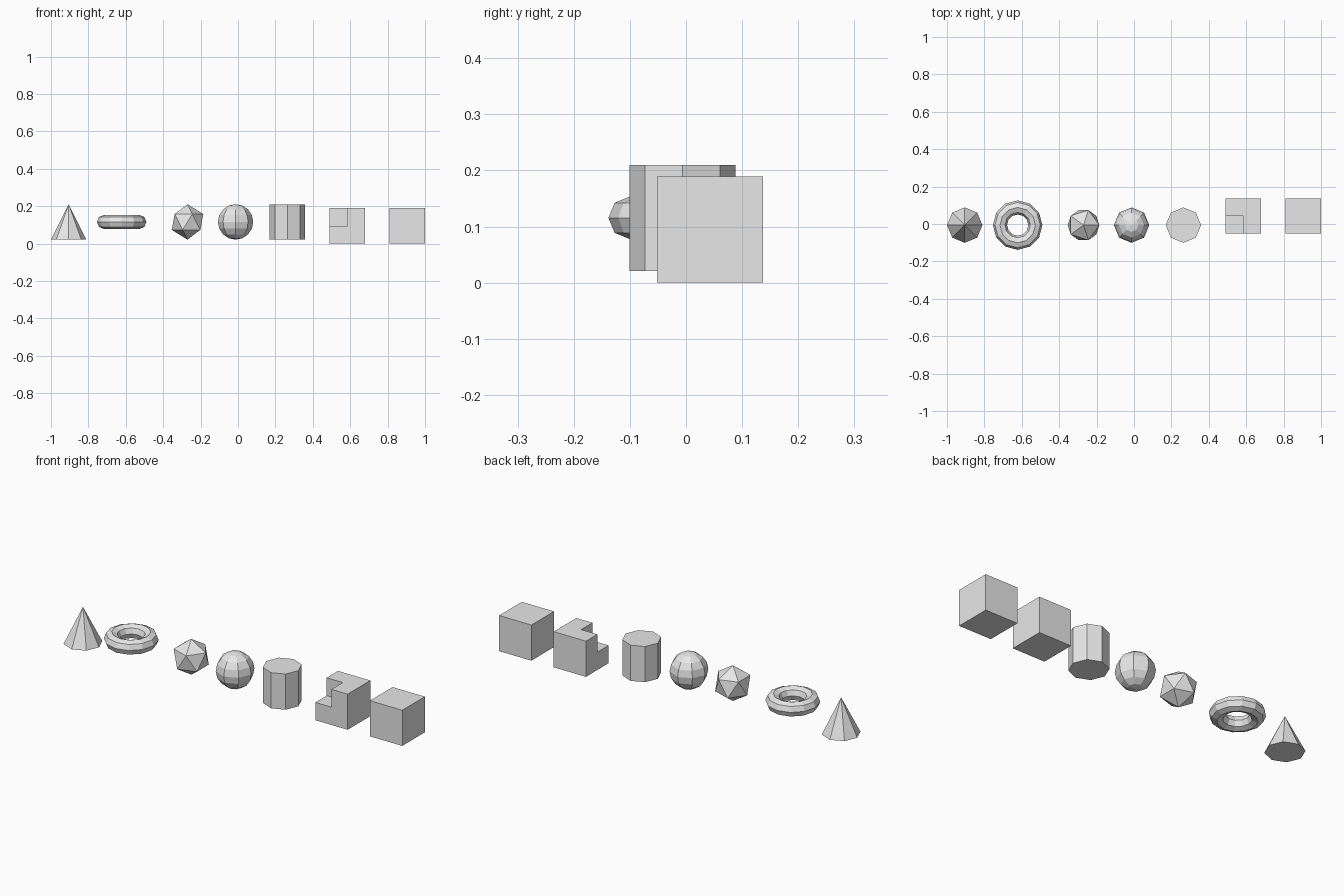
import bpy
import bmesh
from mathutils import Matrix, Vector

if "Cube" in bpy.data.objects:
    bpy.data.objects.remove(bpy.data.objects["Cube"], do_unlink=True)

R = 0.0945          # half size shared by all solids
Y, Z = -0.006, 0.1155  # centre line of the round solids
BLOCK_Y = 0.0425    # centre line of the two blocks

grey = bpy.data.materials.new("plain_grey")
grey.use_nodes = True
grey.diffuse_color = (0.8, 0.8, 0.8, 1)
grey.node_tree.nodes["Principled BSDF"].inputs["Base Color"].default_value = (0.8, 0.8, 0.8, 1)


def finish(name):
    ob = bpy.context.object
    ob.name = ob.data.name = name
    ob.data.materials.clear()
    ob.data.materials.append(grey)
    bpy.ops.object.shade_flat()
    return ob


def block(name, x):
    bpy.ops.mesh.primitive_cube_add(size=2 * R, location=(x, BLOCK_Y, R))
    return finish(name)


# Plain cube
block("cube_block", 0.905)

# Cube with one front upper corner cut away
notched = block("notched_block", 0.585)
bpy.ops.mesh.primitive_cube_add(size=2 * R, location=(0.585 - R, BLOCK_Y - R, 2 * R))
cutter = finish("notch_cutter")
cutter.hide_render = True
cutter.hide_set(True)
cut = notched.modifiers.new("notch", "BOOLEAN")
cut.operation = "DIFFERENCE"
cut.solver = "EXACT"
cut.object = cutter
bpy.context.view_layer.objects.active = notched
bpy.ops.object.modifier_apply(modifier=cut.name)
bpy.data.objects.remove(cutter, do_unlink=True)

# Eight-sided cylinder
bpy.ops.mesh.primitive_cylinder_add(vertices=8, radius=R, depth=2 * R, location=(0.264, Y, Z))
finish("cylinder")

# Faceted ball
bpy.ops.mesh.primitive_uv_sphere_add(segments=8, ring_count=8, radius=R, location=(-0.013, Y, Z))
finish("faceted_ball")

# Twenty-sided solid
bpy.ops.mesh.primitive_ico_sphere_add(subdivisions=1, radius=R, location=(-0.27, Y, Z))
finish("icosahedron")

# Ring
bpy.ops.mesh.primitive_torus_add(major_segments=12, minor_segments=8, major_radius=R,
                                 minor_radius=0.4 * R, location=(-0.622, Y, Z))
finish("ring")

# Eight-sided cone
bpy.ops.mesh.primitive_cone_add(vertices=8, radius1=R, radius2=0, depth=2 * R, location=(-0.905, Y, Z))
finish("cone")
